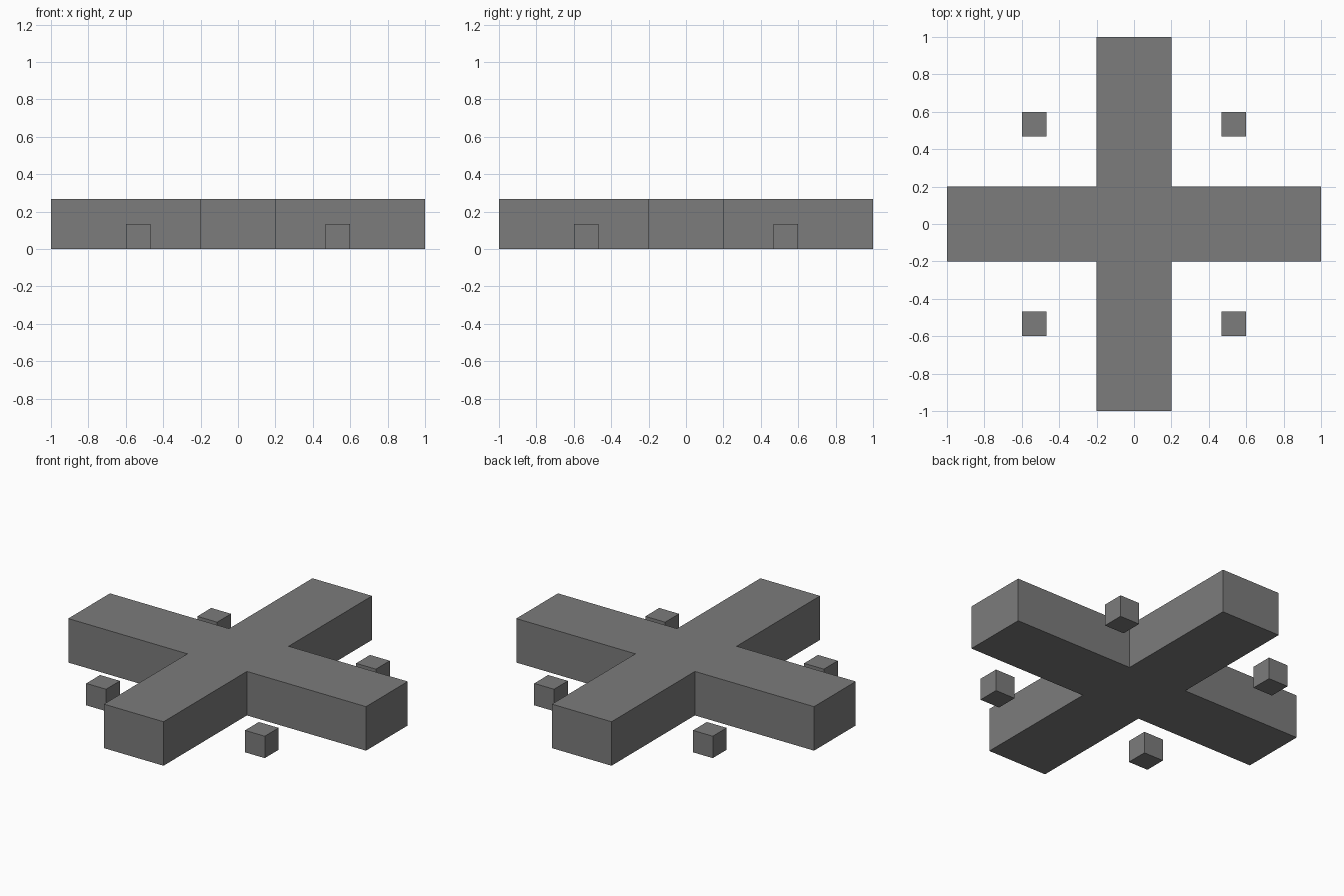
import bpy
import bmesh
from mathutils import Matrix, Vector

old = bpy.data.objects.get("Cube")
if old:
    bpy.data.objects.remove(old, do_unlink=True)

ARM, HALF_WIDTH, HEIGHT = 1.0, 0.2, 0.267
BLOCK, BLOCK_CENTRE = 0.133, 0.533

grey = bpy.data.materials.new("mid grey")
grey.use_nodes = True
colour = (0.2, 0.2, 0.2, 1)
grey.diffuse_color = colour
grey.node_tree.nodes["Principled BSDF"].inputs["Base Color"].default_value = colour


def add_prism(name, outline, height, location=(0, 0, 0)):
    """Extrude a flat outline upward into a closed solid."""
    bm = bmesh.new()
    base = bm.faces.new([bm.verts.new(p) for p in outline])
    top = bmesh.ops.extrude_face_region(bm, geom=[base], use_keep_orig=True)
    verts = [v for v in top["geom"] if isinstance(v, bmesh.types.BMVert)]
    bmesh.ops.translate(bm, verts=verts, vec=(0, 0, height))
    bmesh.ops.recalc_face_normals(bm, faces=bm.faces)
    mesh = bpy.data.meshes.new(name)
    bm.to_mesh(mesh)
    bm.free()
    mesh.materials.append(grey)
    obj = bpy.data.objects.new(name, mesh)
    obj.location = location
    bpy.context.collection.objects.link(obj)


def four_fold(points):
    """Repeat points at each quarter turn about z."""
    return [Matrix.Rotation(turn * 1.5707963, 3, "Z") @ Vector(p)
            for turn in range(4) for p in points]


# Cross-shaped body: one arm end and one inner corner, repeated four times
add_prism("cross_body", four_fold([(ARM, -HALF_WIDTH, 0),
                                   (ARM, HALF_WIDTH, 0),
                                   (HALF_WIDTH, HALF_WIDTH, 0)]), HEIGHT)

# Small loose blocks between the arms
half = BLOCK / 2
for side, x in (("left", 1), ("right", -1)):
    for end, y in (("front", -1), ("back", 1)):
        add_prism(f"{end}_{side}_block", four_fold([(half, half, 0)]), BLOCK,
                  (x * BLOCK_CENTRE, y * BLOCK_CENTRE, 0))
